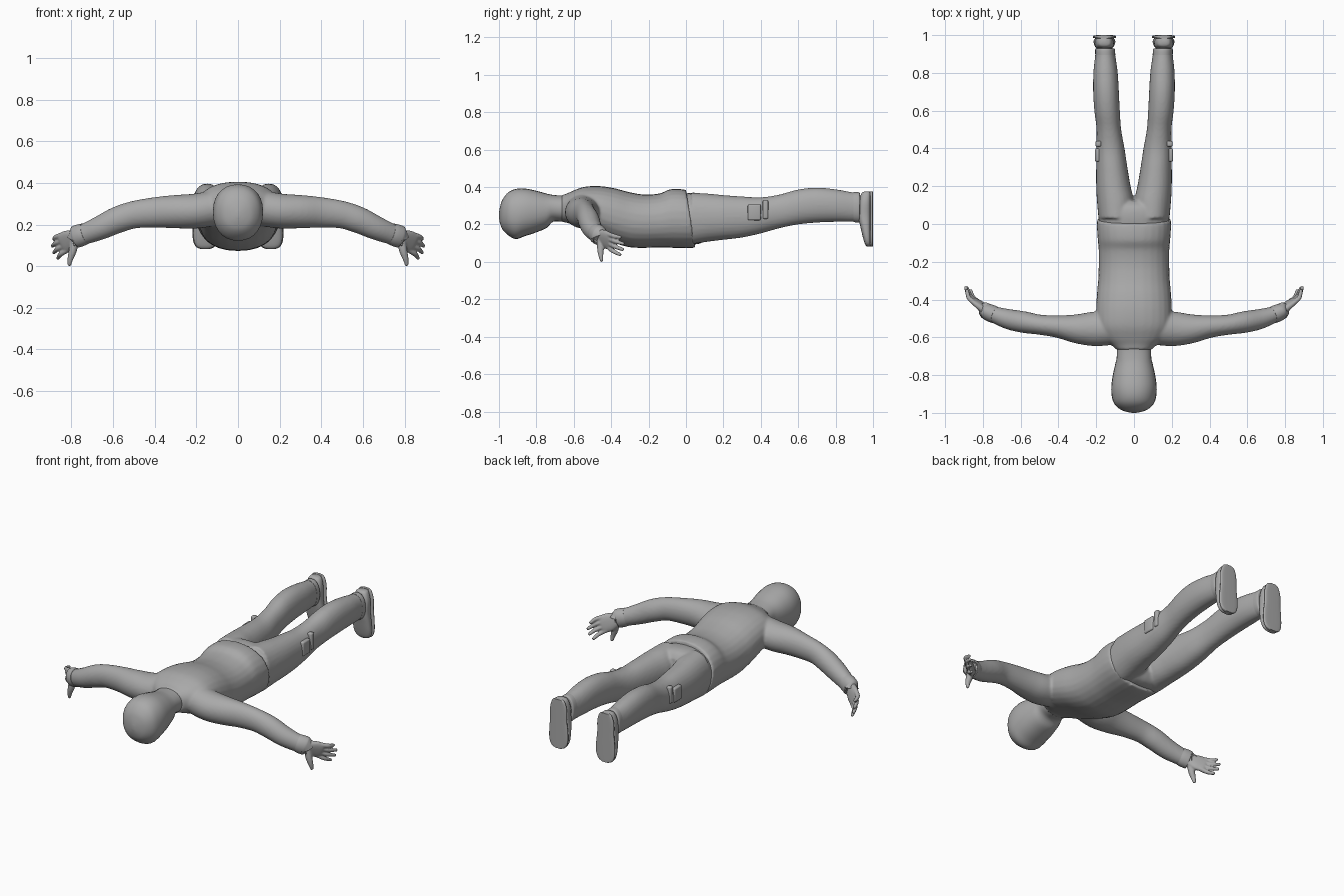
import bpy, bmesh, math
from mathutils import Vector as V

if "Cube" in bpy.data.objects:
    bpy.data.objects.remove(bpy.data.objects["Cube"])

grey = bpy.data.materials.new("plain grey")
grey.diffuse_color = (0.4, 0.4, 0.4, 1)
grey.use_nodes = True
grey.node_tree.nodes["Principled BSDF"].inputs["Base Color"].default_value = grey.diffuse_color
SIDES = 28


def spline(rows, steps=4):
    """Smoothly resample rows of numbers."""
    out = []
    for i in range(len(rows) - 1):
        a, b, c, d = (rows[max(i - 1, 0)], rows[i], rows[i + 1], rows[min(i + 2, len(rows) - 1)])
        for s in range(steps):
            t = s / steps
            out.append([0.5 * (2 * q + (r - p) * t + (2 * p - 5 * q + 4 * r - w) * t * t
                               + (3 * q - p - 3 * r + w) * t ** 3)
                        for p, q, r, w in zip(a, b, c, d)])
    return out + [list(rows[-1])]


def skin(bm, rings, power=2.0):
    """Closed surface through rings of (centre, U radius, V radius)."""
    loops = []
    for c, u, v in rings:
        loop = []
        for k in range(SIDES):
            a = 2 * math.pi * k / SIDES
            f = [math.copysign(abs(w) ** (2 / power), w) for w in (math.cos(a), math.sin(a))]
            loop.append(bm.verts.new(c + u * f[0] + v * f[1]))
        loops.append(loop)
    for a, b in zip(loops, loops[1:]):
        for k in range(SIDES):
            j = (k + 1) % SIDES
            bm.faces.new((a[k], a[j], b[j], b[k]))
    bm.faces.new(loops[0])
    bm.faces.new(loops[-1])


def body(bm, rows, power=2.0, s=1):
    """Loft along y: rows of y, x min, x max, z bottom, z top, lean."""
    skin(bm, [(V((s * (x0 + x1) / 2, y, (z0 + z1) / 2)), V(((x1 - x0) / 2, 0, 0)),
               V((0, lean, (z1 - z0) / 2))) for y, x0, x1, z0, z1, lean in spline(rows)], power)


def tube(bm, rows, s=1):
    """Limb along a path: rows of x, y, z, side radius, height radius."""
    rows = spline(rows)
    pts = [V((s * r[0], r[1], r[2])) for r in rows]
    rings = []
    for i, r in enumerate(rows):
        t = (pts[min(i + 1, len(pts) - 1)] - pts[max(i - 1, 0)]).normalized()
        u = V((0, 0, 1)).cross(t)
        u = u.normalized() if u.length > 0.05 else V((0, 1, 0))
        rings.append((pts[i], u * r[3], t.cross(u) * r[4]))
    skin(bm, rings)


def finish(name, bm, voxel=0):
    bmesh.ops.recalc_face_normals(bm, faces=bm.faces)
    me = bpy.data.meshes.new(name)
    bm.to_mesh(me)
    bm.free()
    me.materials.append(grey)
    ob = bpy.data.objects.new(name, me)
    bpy.context.collection.objects.link(ob)
    bpy.context.view_layer.objects.active = ob
    ob.select_set(True)
    bpy.ops.object.shade_smooth_by_angle(angle=math.radians(50))
    ob.select_set(False)
    if voxel:  # fuse overlapping forms into one soft surface
        m = ob.modifiers.new("fuse", 'REMESH')
        m.mode, m.voxel_size, m.use_smooth_shade = 'VOXEL', voxel, True
        m = ob.modifiers.new("soften", 'SMOOTH')
        m.factor, m.iterations = 0.5, 5


# Head and neck, face down
bm = bmesh.new()
head = [(-.60, .085, .22, .36), (-.66, .09, .215, .355), (-.71, .092, .215, .358),
        (-.745, .10, .182, .365), (-.80, .112, .158, .38), (-.86, .12, .138, .392),
        (-.91, .118, .122, .39), (-.95, .105, .142, .372), (-.98, .075, .172, .335),
        (-.994, .04, .205, .295), (-1.0, .008, .235, .26)]
body(bm, [(y, -w, w, b, t, 0) for y, w, b, t in head], 2.2)
finish("head", bm)

# Shirt: torso fused with both sleeves
ARM = [(.08, -.55, .285, .085, .085), (.2, -.555, .265, .092, .084), (.3, -.555, .262, .078, .08),
       (.4, -.543, .258, .06, .073), (.5, -.533, .247, .053, .066), (.58, -.52, .222, .057, .064),
       (.66, -.505, .185, .054, .058), (.73, -.483, .157, .045, .051), (.775, -.465, .143, .039, .048)]
torso = [(.025, .196, .075, .385, -.025), (-.02, .196, .073, .39, -.02), (-.08, .192, .075, .387, -.01),
         (-.14, .187, .077, .366, 0), (-.22, .187, .075, .36, 0), (-.30, .19, .078, .372, 0),
         (-.38, .197, .1, .393, 0), (-.46, .2, .135, .405, 0), (-.54, .195, .17, .402, 0),
         (-.60, .165, .195, .382, 0), (-.64, .12, .21, .364, 0), (-.665, .094, .212, .358, 0)]
bm = bmesh.new()
body(bm, [(y, -w, w, b, t, k) for y, w, b, t, k in torso], 2.25)
for s in (-1, 1):
    tube(bm, ARM, s)
finish("shirt", bm, 0.008)

# Trousers: hips fused with both legs
LEG = [(.03, .0, .188, .095, .37), (.12, .0, .196, .108, .365), (.2, .018, .2, .118, .357),
       (.3, .035, .2, .13, .35), (.4, .05, .2, .152, .345), (.5, .068, .198, .18, .36),
       (.6, .075, .21, .2, .387), (.7, .08, .216, .21, .397), (.8, .086, .215, .214, .388),
       (.88, .097, .207, .214, .374), (.925, .104, .202, .216, .368)]
bm = bmesh.new()
body(bm, [(-.06, -.18, .18, .1, .355, 0), (.03, -.188, .188, .092, .37, 0),
          (.09, -.185, .185, .105, .362, 0), (.12, -.15, .15, .15, .33, 0)], 2.3)
for s in (-1, 1):
    body(bm, [(*r, 0) for r in LEG], 2.15, s)
finish("trousers", bm, 0.008)

# Wide axis of the hand runs from index finger up to little finger
WIDE, THIN = V((.4, 0, .9)), V((.5, -.84, -.22))
TIPS = [(.866, -.347, .036), (.885, -.333, .064), (.892, -.33, .096), (.884, -.345, .13)]
SHOE = [(.376, .955, .98, .145, .175), (.366, .938, .988, .122, .192), (.32, .925, .99, .108, .207),
        (.25, .92, .99, .107, .208), (.19, .932, .99, .1, .213), (.13, .946, .99, .1, .213),
        (.095, .957, .988, .115, .2), (.082, .968, .982, .14, .175)]

for s, side in ((1, "right"), (-1, "left")):
    flip = lambda p: V((s * p[0], p[1], p[2]))
    # Hand: palm, four fingers, thumb
    bm = bmesh.new()
    palm = [(.755, -.475, .148, .034, .026), (.785, -.455, .135, .042, .023),
            (.815, -.43, .121, .053, .02), (.843, -.408, .11, .05, .015), (.85, -.4, .106, .042, .01)]
    skin(bm, [(flip(r), flip(WIDE) * r[3], flip(THIN) * r[4]) for r in spline(palm)], 2.4)
    for k, tip in zip((-.039, -.013, .013, .039), TIPS):
        base = V((.835, -.414, .113)) + WIDE * k
        mid = (base + V(tip)) / 2 + V((.009, -.008, 0))
        tube(bm, [(*base, .013, .013), (*mid, .012, .012), (*tip, .0085, .0085)], s)
    tube(bm, [(.785, -.455, .115, .02, .022), (.795, -.457, .07, .018, .019),
              (.806, -.455, .033, .013, .014), (.811, -.45, .001, .008, .008)], s)
    finish(side + "_hand", bm, 0.0045)

    # Sleeve cuff
    bm = bmesh.new()
    tube(bm, [(.735, -.482, .156, .045, .051), (.755, -.474, .149, .046, .054),
              (.78, -.463, .141, .043, .053), (.782, -.462, .14, .036, .045)], s)
    finish(side + "_cuff", bm)

    # Trouser turn-up and ankle
    bm = bmesh.new()
    body(bm, [(.895, .099, .205, .213, .373, 0), (.925, .101, .205, .21, .372, 0),
              (.93, .108, .198, .222, .362, 0)], 2.2, s)
    body(bm, [(.91, .115, .195, .23, .352, 0), (.96, .115, .197, .225, .357, 0)], 2.2, s)
    finish(side + "_ankle", bm)

    # Shoe upper and sole, lofted from heel down to toe
    for part, grow in (("shoe", 0), ("sole", .004)):
        bm = bmesh.new()
        rings = []
        for z, y0, y1, x0, x1 in spline(SHOE):
            if grow:
                y0, y1 = .982, 1.0
            rings.append((V((s * (x0 + x1) / 2, (y0 + y1) / 2, z)),
                          V(((x1 - x0) / 2 + grow, 0, 0)), V((0, (y1 - y0) / 2, 0))))
        skin(bm, rings, 4 if grow else 2.6)
        finish(side + "_" + part, bm)

    # Thigh pocket with flap on the outer leg
    for part, y, z, ly, lz, x in (("pocket", .365, .265, .07, .085, .191),
                                  ("pocket_flap", .425, .28, .03, .1, .189)):
        bm = bmesh.new()
        bmesh.ops.create_cube(bm, size=1)
        for v in bm.verts:
            v.co = V((s * x + v.co.x * .03, y + v.co.y * ly, z + v.co.z * lz))
        bmesh.ops.bevel(bm, geom=bm.edges[:], offset=.008, segments=3, affect='EDGES', profile=.5)
        finish(side + "_" + part, bm)
